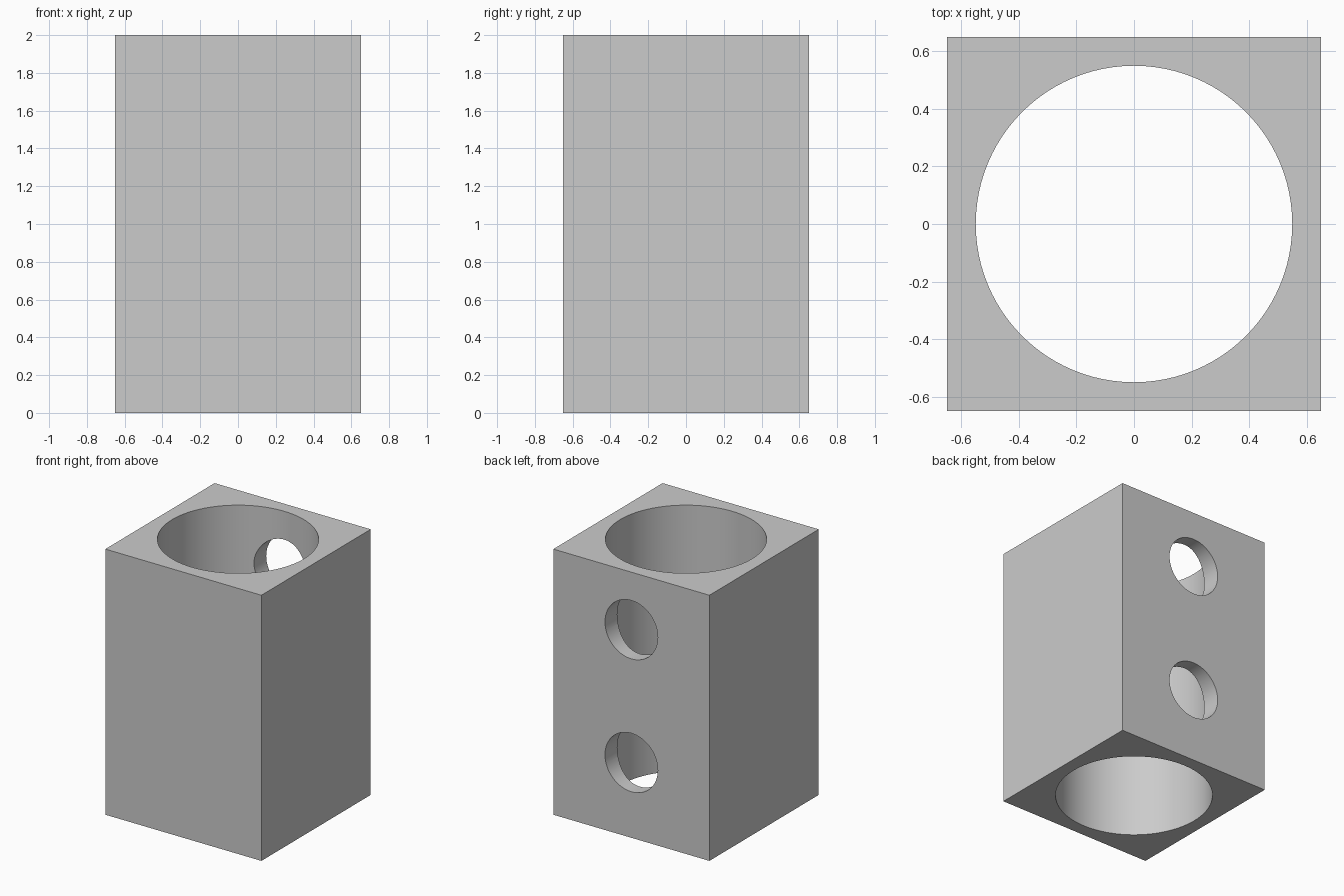
import bpy
from math import pi, radians

old = bpy.data.objects.get("Cube")
if old:
    bpy.data.objects.remove(old, do_unlink=True)

WIDTH, HEIGHT = 1.3, 2.0
BORE_RADIUS, HOLE_RADIUS = 0.55, 0.22
HOLE_HEIGHTS = (0.567, 1.567)

# Single plain grey
grey = bpy.data.materials.new("plain_grey")
grey.use_nodes = True
colour = (0.6, 0.6, 0.6, 1)
grey.diffuse_color = colour
grey.node_tree.nodes["Principled BSDF"].inputs["Base Color"].default_value = colour


def cut(target, radius, depth, location, rotation=(0, 0, 0), sides=96):
    """Drill a round hole through target."""
    bpy.ops.mesh.primitive_cylinder_add(
        vertices=sides, radius=radius, depth=depth, location=location, rotation=rotation)
    cutter = bpy.context.object
    cutter.name = "hole_cutter"
    cutter.hide_render = True
    cutter.data.materials.append(grey)
    mod = target.modifiers.new("hole", "BOOLEAN")
    mod.operation = "DIFFERENCE"
    mod.solver = "EXACT"
    mod.object = cutter
    bpy.context.view_layer.objects.active = target
    bpy.ops.object.modifier_apply(modifier=mod.name)
    bpy.data.objects.remove(cutter, do_unlink=True)


# Square block
bpy.ops.mesh.primitive_cube_add(size=1, location=(0, 0, HEIGHT / 2))
block = bpy.context.object
block.name = "bored_block"
block.scale = (WIDTH, WIDTH, HEIGHT)
bpy.ops.object.transform_apply(location=True, rotation=False, scale=True)
block.data.materials.append(grey)

# Vertical bore, open at both ends
cut(block, BORE_RADIUS, HEIGHT * 1.5, (0, 0, HEIGHT / 2))

# Two side holes through the back wall only
for z in HOLE_HEIGHTS:
    cut(block, HOLE_RADIUS, WIDTH, (0, WIDTH / 2, z), (pi / 2, 0, 0), 64)

# Smooth bore walls with crisp rims
bpy.ops.object.select_all(action="DESELECT")
block.select_set(True)
bpy.context.view_layer.objects.active = block
bpy.ops.object.shade_smooth_by_angle(angle=radians(30))
